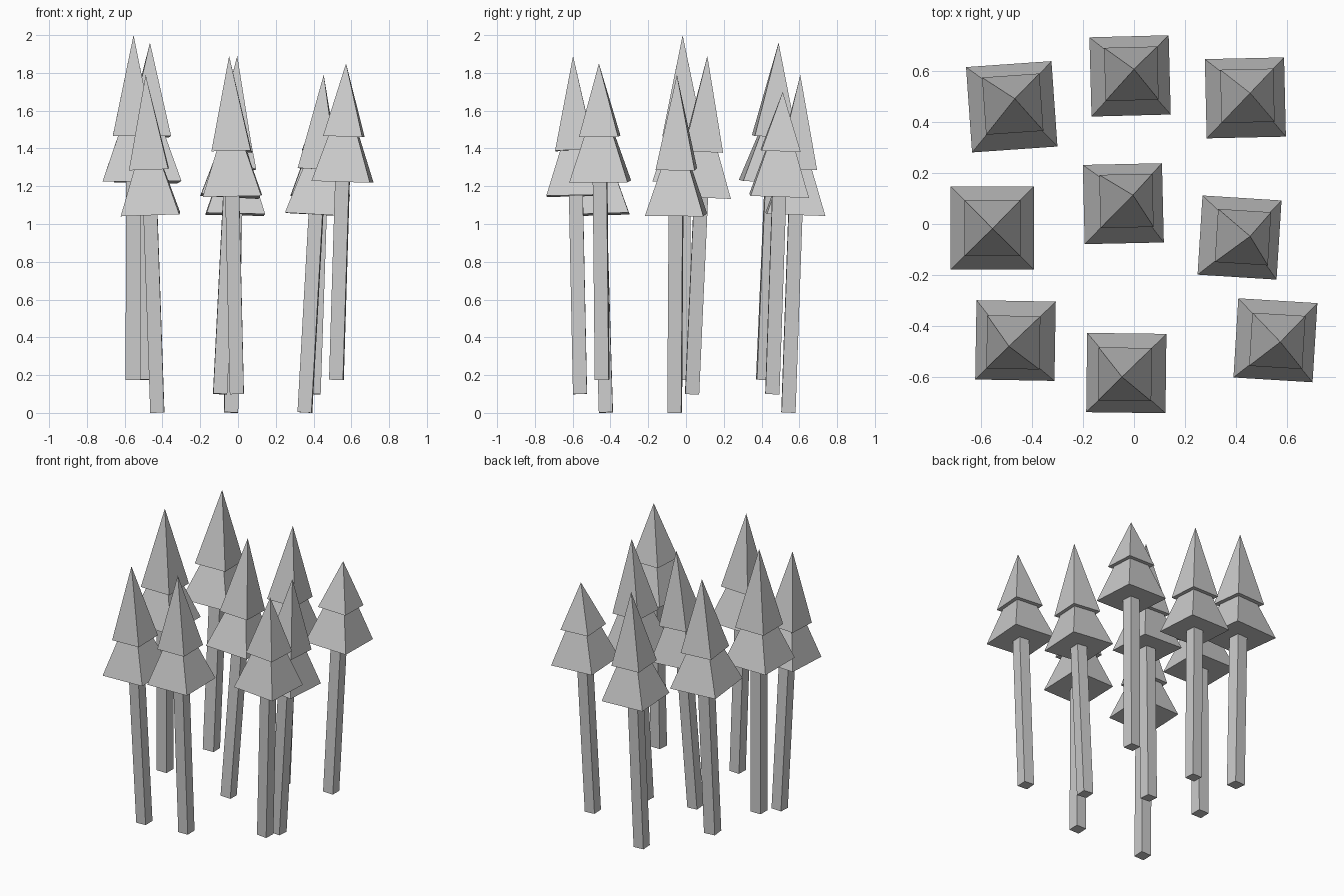
import bpy, bmesh
from math import radians, sqrt
from mathutils import Matrix, Vector

if "Cube" in bpy.data.objects:
    bpy.data.objects.remove(bpy.data.objects["Cube"])

TRUNK_H = 1.05     # trunk length
UPPER_Z = 1.29     # height of upper tier base along the trunk axis
LOWER_H = 0.48     # lower tier pyramid height


def make_part(name, matrix, width1, width2, height, z):
    """Square prism or pyramid standing at z along the tree axis."""
    bm = bmesh.new()
    local = (Matrix.Translation((0, 0, z + height / 2))
             @ Matrix.Rotation(radians(45), 4, 'Z'))
    bmesh.ops.create_cone(bm, cap_ends=True, segments=4,
                          radius1=width1 / sqrt(2), radius2=width2 / sqrt(2),
                          depth=height, matrix=local)
    bmesh.ops.remove_doubles(bm, verts=bm.verts, dist=1e-5)
    bmesh.ops.recalc_face_normals(bm, faces=bm.faces)
    mesh = bpy.data.meshes.new(name)
    bm.to_mesh(mesh)
    bm.free()
    obj = bpy.data.objects.new(name, mesh)
    obj.matrix_world = matrix
    bpy.context.collection.objects.link(obj)


def make_tree(tag, base, apex, turn, scale):
    """Leaning tree: trunk, wide lower tier and slim upper tier."""
    base, apex = Vector(base), Vector(apex)
    axis = apex - base
    lean = Vector((0, 0, 1)).rotation_difference(axis).to_matrix().to_4x4()
    m = Matrix.Translation(base) @ lean @ Matrix.Rotation(radians(turn), 4, 'Z')
    make_part(tag + "_trunk", m, 0.074 * scale, 0.074 * scale, TRUNK_H, 0)
    make_part(tag + "_lower_foliage", m, 0.31 * scale, 0, LOWER_H, TRUNK_H)
    make_part(tag + "_upper_foliage", m, 0.208 * scale, 0,
              axis.length - UPPER_Z, UPPER_Z)


# name, trunk foot, tree tip, turn about the axis, width scale
trees = [
    ("back_left_tree", (-0.495, 0.413, 0.175), (-0.466, 0.490, 1.96), 4, 1.08),
    ("back_tree", (-0.037, 0.542, 0.002), (0.0, 0.605, 1.79), 1.5, 1),
    ("back_right_tree", (0.400, 0.457, 0.10), (0.454, 0.512, 1.70), 1.3, 1),
    ("left_tree", (-0.556, -0.012, 0.175), (-0.553, -0.018, 2.0), 0, 1.05),
    ("middle_tree", (-0.095, 0.032, 0.10), (-0.004, 0.113, 1.89), 1.3, 1),
    ("right_tree", (0.354, -0.060, 0.002), (0.454, -0.048, 1.79), -3.6, 1),
    ("front_left_tree", (-0.427, -0.424, 0.002), (-0.489, -0.478, 1.79), -1, 1),
    ("front_tree", (-0.006, -0.561, 0.10), (-0.047, -0.598, 1.89), -0.7, 1),
    ("front_right_tree", (0.521, -0.444, 0.175), (0.572, -0.461, 1.85), -3.5, 1),
]
for t in trees:
    make_tree(*t)
